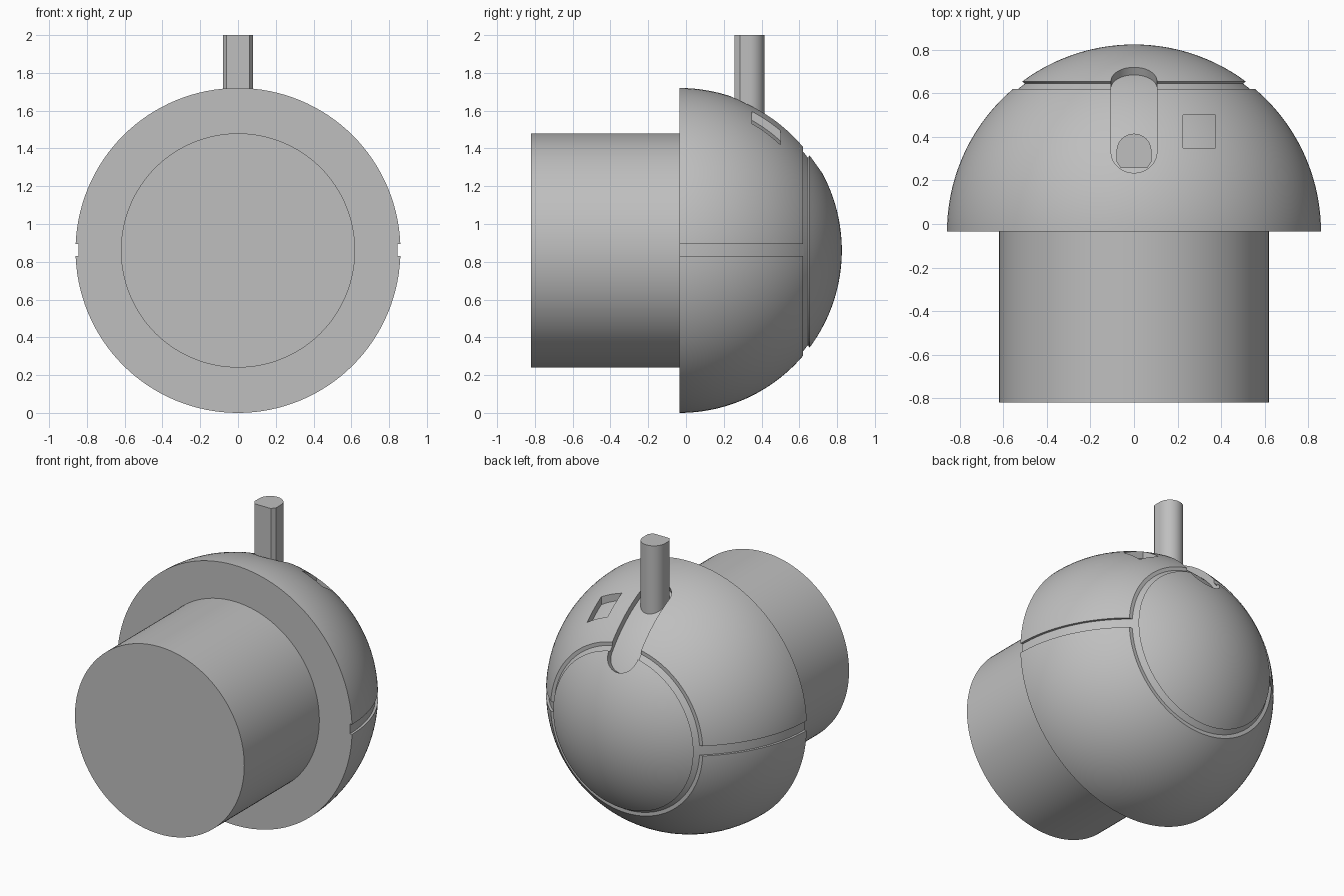
import bpy, bmesh
from math import sin, cos, pi, sqrt, radians, asin

if "Cube" in bpy.data.objects:
    bpy.data.objects.remove(bpy.data.objects["Cube"], do_unlink=True)

R, YC, ZC = 0.86, -0.035, 0.86      # dome radius and sphere centre
GROOVE, POCKET = 0.844, 0.82        # radii of groove floors and pocket floors

grey = bpy.data.materials.new("plain grey")
grey.use_nodes = True
COLOR = (0.52, 0.52, 0.52, 1)
grey.diffuse_color = COLOR
grey.node_tree.nodes["Principled BSDF"].inputs["Base Color"].default_value = COLOR


def finish(bm, name):
    bmesh.ops.remove_doubles(bm, verts=bm.verts, dist=1e-5)
    bmesh.ops.recalc_face_normals(bm, faces=bm.faces)
    mesh = bpy.data.meshes.new(name)
    bm.to_mesh(mesh)
    bm.free()
    mesh.materials.append(grey)
    obj = bpy.data.objects.new(name, mesh)
    bpy.context.collection.objects.link(obj)
    return obj


def smooth(obj):
    bpy.ops.object.select_all(action="DESELECT")
    obj.select_set(True)
    bpy.context.view_layer.objects.active = obj
    bpy.ops.object.shade_smooth_by_angle(angle=radians(25))


def revolve(name, profile, steps=128):
    """Turn (radius, y) points about the horizontal axis."""
    bm = bmesh.new()
    vs = [bm.verts.new((r, y, ZC)) for r, y in profile]
    es = [bm.edges.new(pair) for pair in zip(vs, vs[1:])]
    bmesh.ops.spin(bm, geom=vs + es, cent=(0, 0, ZC), axis=(0, 1, 0),
                   angle=2 * pi, steps=steps)
    return finish(bm, name)


def patch_cutter(name, inner, outer, nu, nv):
    """Solid between two mapped surfaces over u, v in -1..1."""
    bm = bmesh.new()
    bmesh.ops.create_grid(bm, x_segments=nu, y_segments=nv, size=1)
    geom = bmesh.ops.extrude_face_region(bm, geom=bm.faces[:], use_keep_orig=True)["geom"]
    top = {g for g in geom if isinstance(g, bmesh.types.BMVert)}
    for v in bm.verts:
        v.co = (outer if v in top else inner)(v.co.x, v.co.y)
    obj = finish(bm, name)
    obj.hide_render = True
    return obj


def arc(y0, y1, n, r=R):
    a0, a1 = (asin(min(1, (y - YC) / r)) for y in (y0, y1))
    angles = [a0 + (a1 - a0) * i / n for i in range(n + 1)]
    return [(max(0, r * cos(a)), YC + r * sin(a)) for a in angles]


# Dome with a ring groove in front of its end cap
dome = revolve("dome", [(0, YC)] + arc(YC, 0.62, 28) + arc(0.62, 0.645, 1, 0.845)
               + arc(0.655, YC + R, 20))


# Curved lever slot following the dome
def slot(radius):
    def place(u, v):
        half, rad = radians(21.55), 0.105 / R
        t = half * sin(v * pi / 2)
        past = max(0, abs(t) - (half - rad)) / rad
        x = u * 0.105 * max(0.02, sqrt(max(0, 1 - past * past)))
        a, rho = radians(39.85) + t, sqrt(radius ** 2 - x * x)
        return (x, YC + rho * sin(a), ZC + rho * cos(a))
    return place


# Square pocket cut straight down beside the slot
def pocket(lift):
    def place(u, v):
        x, y = 0.3 + 0.075 * u, 0.425 + 0.075 * v
        return (x, y, ZC + sqrt(POCKET ** 2 - x * x - (y - YC) ** 2) + lift)
    return place


# Side seam grooves
def seam(side, lift):
    def place(u, v):
        z, y = 0.8625 + 0.0325 * u, 0.2625 + 0.3625 * v
        return (side * (sqrt(GROOVE ** 2 - (z - ZC) ** 2 - (y - YC) ** 2) + lift), y, z)
    return place


cutters = [patch_cutter("slot_cutter", slot(POCKET), slot(0.95), 6, 48),
           patch_cutter("pocket_cutter", pocket(0), pocket(0.2), 6, 6)]
for side, word in ((1, "left"), (-1, "right")):
    cutters.append(patch_cutter(word + "_seam_cutter", seam(side, 0), seam(side, 0.1), 2, 40))

bpy.context.view_layer.objects.active = dome
for cutter in cutters:
    mod = dome.modifiers.new(cutter.name, "BOOLEAN")
    mod.operation, mod.solver, mod.object = "DIFFERENCE", "EXACT", cutter
    bpy.ops.object.modifier_apply(modifier=mod.name)
    bpy.data.objects.remove(cutter, do_unlink=True)
smooth(dome)

# Wide round plug
plug = revolve("plug", [(0, -0.82), (0.62, -0.82), (0.62, YC), (0, YC)])
smooth(plug)

# Upright lever: rounded behind, flat with trimmed corners in front
outline = [(0.08 * cos(pi * i / 24), 0.335 + 0.08 * sin(pi * i / 24)) for i in range(25)]
outline += [(-0.08, 0.285), (-0.06, 0.257), (0.06, 0.257), (0.08, 0.285)]
bm = bmesh.new()
face = bm.faces.new([bm.verts.new((x, y, 1.5)) for x, y in outline])
ext = bmesh.ops.extrude_face_region(bm, geom=[face], use_keep_orig=True)["geom"]
bmesh.ops.translate(bm, vec=(0, 0, 0.5), verts=[g for g in ext if isinstance(g, bmesh.types.BMVert)])
smooth(finish(bm, "lever"))
